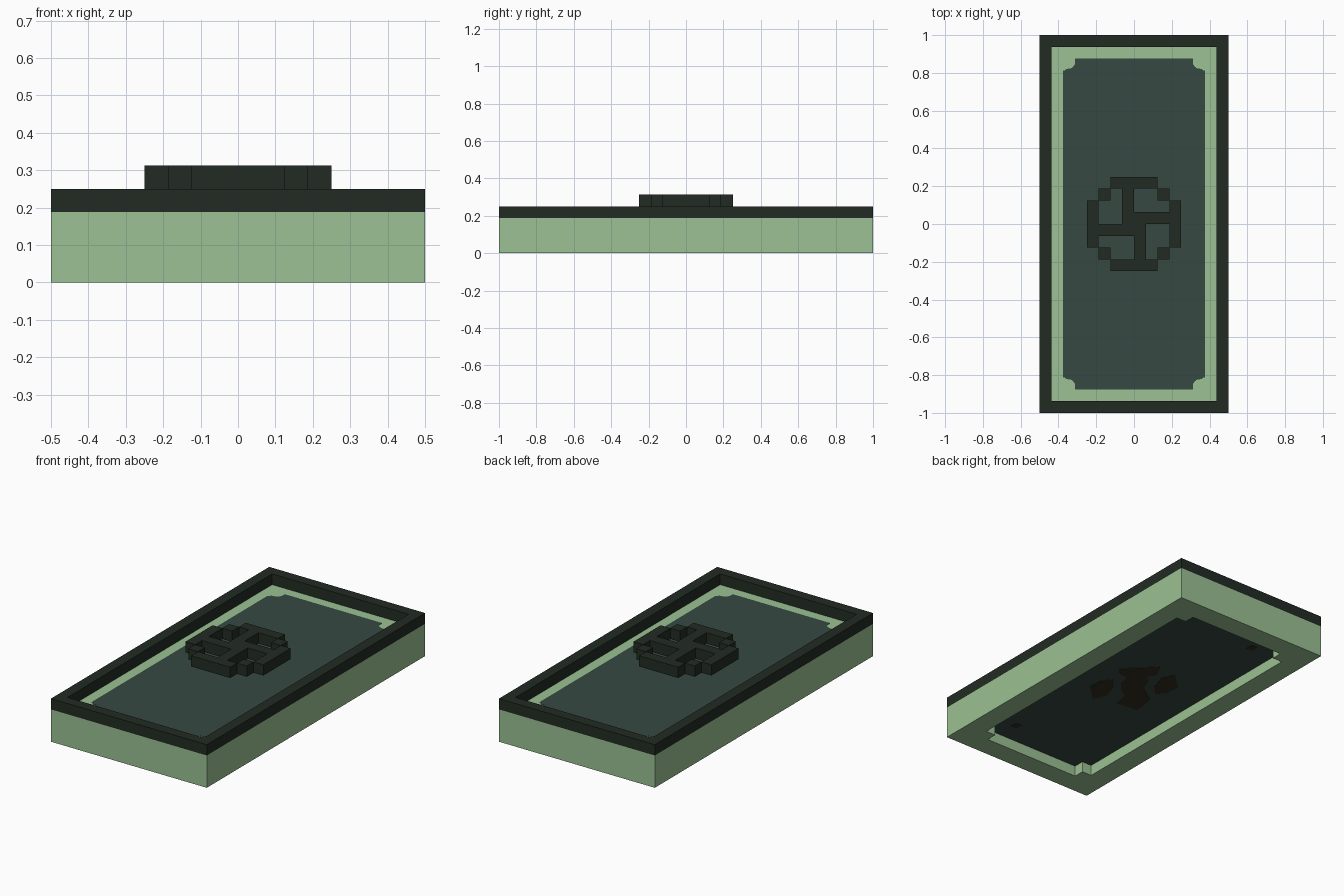
import bpy, bmesh

cube = bpy.data.objects.get("Cube")
if cube:
    bpy.data.objects.remove(cube, do_unlink=True)


def material(name, rgb):
    def lin(c):
        c /= 255
        return c / 12.92 if c <= 0.04045 else ((c + 0.055) / 1.055) ** 2.4
    m = bpy.data.materials.new(name)
    col = (*[lin(c) for c in rgb], 1)
    m.diffuse_color = col
    m.use_nodes = True
    bsdf = next(n for n in m.node_tree.nodes if n.type == 'BSDF_PRINCIPLED')
    bsdf.inputs["Base Color"].default_value = col
    bsdf.inputs["Roughness"].default_value = 0.9
    return m


GREEN = material("pale green", (155, 193, 147))
DARK = material("dark green", (34, 43, 35))
TEAL = material("dark teal", (54, 73, 66))
BROWN = material("dark brown", (48, 46, 33))


def plate(name, outlines, z0, z1, *mats):
    """Flat plate from a closed outline; further outlines cut holes."""
    cu = bpy.data.curves.new(name, 'CURVE')
    cu.dimensions = '2D'
    cu.fill_mode = 'BOTH'
    cu.extrude = (z1 - z0) / 2
    for pts in outlines:
        sp = cu.splines.new('POLY')
        sp.points.add(len(pts) - 1)
        for p, (x, y) in zip(sp.points, pts):
            p.co = (x, y, 0, 1)
        sp.use_cyclic_u = True
    tmp = bpy.data.objects.new(name + "_curve", cu)
    bpy.context.collection.objects.link(tmp)
    dg = bpy.context.evaluated_depsgraph_get()
    me = bpy.data.meshes.new_from_object(tmp.evaluated_get(dg))
    bpy.data.objects.remove(tmp, do_unlink=True)
    bpy.data.curves.remove(cu)
    me.name = name
    bm = bmesh.new()
    bm.from_mesh(me)
    bmesh.ops.remove_doubles(bm, verts=bm.verts, dist=1e-5)
    bmesh.ops.translate(bm, verts=bm.verts, vec=(0, 0, (z0 + z1) / 2))
    bmesh.ops.recalc_face_normals(bm, faces=bm.faces)
    for f in bm.faces:
        f.smooth = False
        # a second material goes on the upward faces
        f.material_index = 1 if len(mats) > 1 and f.normal.z > 0.5 else 0
    bm.to_mesh(me)
    bm.free()
    me.materials.clear()
    for m in mats:
        me.materials.append(m)
    ob = bpy.data.objects.new(name, me)
    bpy.context.collection.objects.link(ob)
    return ob


def rect(x0, x1, y0, y1):
    return [(x0, y0), (x1, y0), (x1, y1), (x0, y1)]


def four_corners(corner):
    """Repeat a corner path (from the y end to the x side) in all quadrants."""
    pts = list(corner)
    pts += [(x, -y) for x, y in reversed(corner)]
    pts += [(-x, -y) for x, y in corner]
    pts += [(-x, y) for x, y in reversed(corner)]
    return pts


U = 1 / 16
outer = rect(-0.5, 0.5, -1, 1)
notched = four_corners([(5*U, 14*U), (5*U, 13*U), (6*U, 13*U)])
rounded = four_corners([(0.3125, 0.875), (0.3125, 0.845), (0.33, 0.825),
                        (0.36, 0.82), (0.375, 0.80)])

# Body, raised rim and recessed floor
plate("base_body", [outer, notched], 0, 3*U, GREEN, DARK)
plate("top_rim", [outer, rect(-7*U, 7*U, -15*U, 15*U)], 3*U, 4*U, DARK)
plate("floor_core", [notched], U, 3*U, TEAL)
plate("floor_panel", [rounded], 3*U, 3*U + 0.002, TEAL)

# Emblem: four turns of one bar, one corner block and one arm
n = 0
for turn in range(4):
    parts = [("bar", (-2, 2, 3, 4)), ("corner", (2, 3, 2, 3)), ("arm", (-1, 0, 0, 3))]
    for label, box in parts:
        pts = [(x * U, y * U) for x, y in rect(*box)]
        for _ in range(turn):
            pts = [(y, -x) for x, y in pts]
        plate(f"emblem_{label}_{turn + 1}", [pts], 4*U, 5*U, DARK)

# Painted marks on the underside
lobe = [(.186, -.155), (.182, -.066), (.139, -.015), (.085, -.071),
        (.054, -.175), (.088, -.246)]
spine = [(.191, .099), (.032, .261), (-.012, .183), (.016, .13), (-.024, .092),
         (-.049, .027), (-.093, -.008), (-.16, -.053), (-.176, -.184),
         (-.042, -.195), (-.033, -.116), (.034, -.071), (.076, -.02),
         (.094, .051), (.163, .065)]
dot = rect(.2, .24, -.765, -.72)
plate("underside_spine", [spine], U - 0.002, U, BROWN)
for side, s in (("left", 1), ("right", -1)):
    for label, shape in (("lobe", lobe), ("dot", dot)):
        pts = [(s * x, s * y) for x, y in shape]
        plate(f"underside_{label}_{side}", [pts], U - 0.002, U, BROWN)
